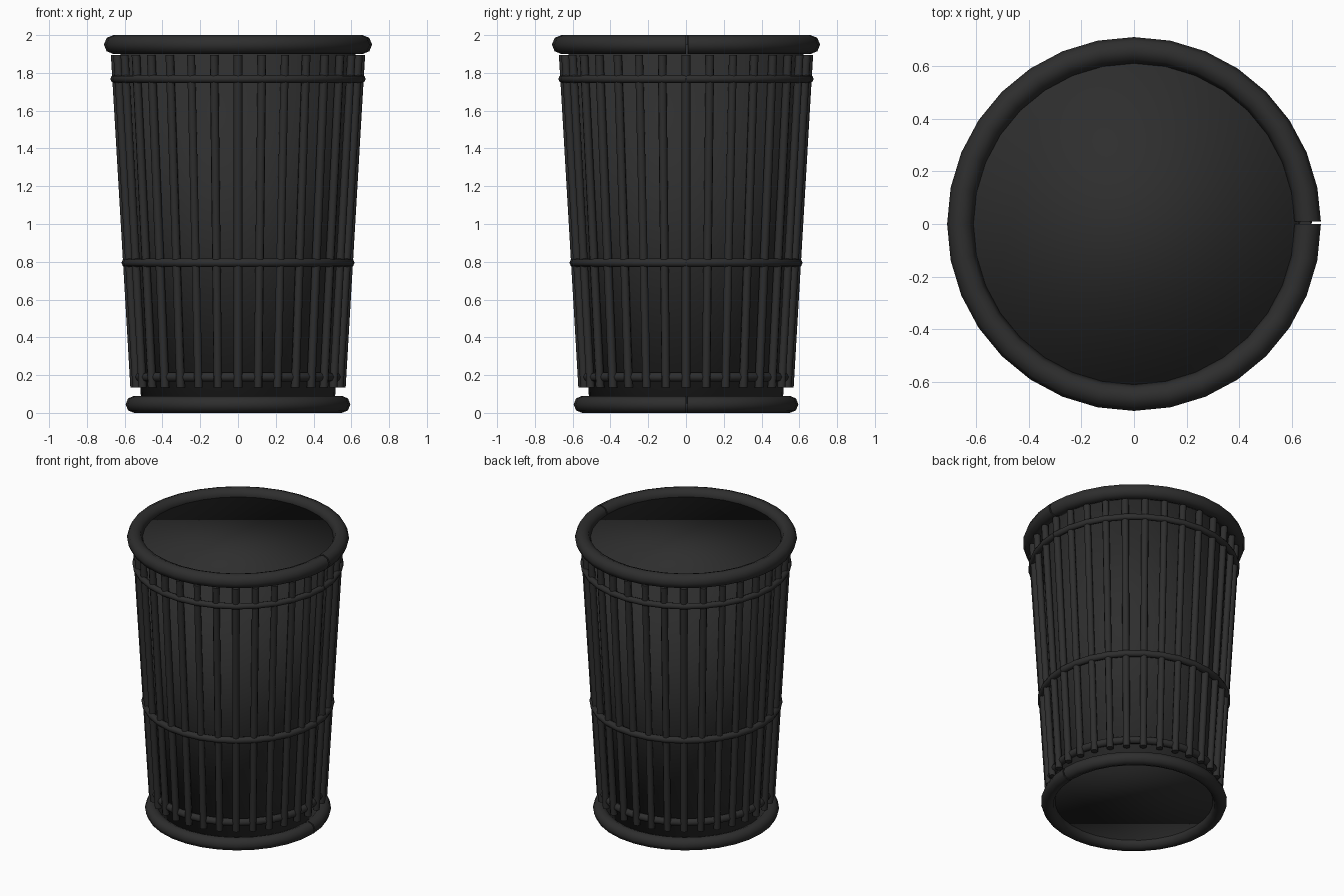
import bpy, bmesh, math
from mathutils import Vector

cube = bpy.data.objects.get("Cube")
if cube:
    bpy.data.objects.remove(cube, do_unlink=True)

mat = bpy.data.materials.new("charcoal_metal")
mat.use_nodes = True
colour = (0.027, 0.027, 0.027, 1)
mat.diffuse_color = colour
mat.node_tree.nodes["Principled BSDF"].inputs["Base Color"].default_value = colour

SIDES = 32


def finish(name, bm, smooth_caps=False):
    bmesh.ops.recalc_face_normals(bm, faces=bm.faces)
    for f in bm.faces:
        f.smooth = smooth_caps or len(f.verts) == 4
    mesh = bpy.data.meshes.new(name)
    bm.to_mesh(mesh)
    bm.free()
    mesh.materials.append(mat)
    obj = bpy.data.objects.new(name, mesh)
    bpy.context.collection.objects.link(obj)
    return obj


def sweep(bm, sections):
    """Join consecutive loops of points into a capped tube."""
    loops = [[bm.verts.new(p) for p in s] for s in sections]
    n = len(loops[0])
    for a, b in zip(loops, loops[1:]):
        for i in range(n):
            j = (i + 1) % n
            bm.faces.new((a[i], a[j], b[j], b[i]))
    bm.faces.new(loops[0][::-1])
    bm.faces.new(loops[-1])


def circle(r, z):
    return [Vector((r * math.cos(t), r * math.sin(t), z))
            for t in (math.tau * i / SIDES for i in range(SIDES))]


def hoop(name, radius, z, tube, gap, points=8):
    """A bent rod whose ends nearly meet on the left side."""
    bm = bmesh.new()
    sections = []
    for i in range(SIDES + 1):
        t = max(gap, math.tau * i / SIDES)
        section = []
        for k in range(points):
            a = math.tau * k / points
            r = radius + tube * math.cos(a)
            section.append((r * math.cos(t), r * math.sin(t), z + tube * math.sin(a)))
        sections.append(section)
    sweep(bm, sections)
    return finish(name, bm)


# Closed tapering drum
bm = bmesh.new()
sweep(bm, [circle(0.512, 0.05), circle(0.625, 1.95)])
finish("drum", bm, smooth_caps=True)

# Upright rods around the drum
bm = bmesh.new()
ROD = 0.023
for i in range(SIDES):
    t = math.tau * i / SIDES
    out = Vector((math.cos(t), math.sin(t), 0))
    side = Vector((-math.sin(t), math.cos(t), 0))
    sections = []
    for r, z in ((0.547, 0.135), (0.650, 1.895)):
        sections.append([out * (r + ROD * math.cos(a)) + side * ROD * math.sin(a)
                         + Vector((0, 0, z))
                         for a in (math.tau * k / 8 for k in range(8))])
    sweep(bm, sections)
finish("upright_rods", bm)

# Rims and bands
hoop("top_rim", 0.66, 1.95, 0.05, 0.014)
hoop("bottom_rim", 0.55, 0.045, 0.045, 0.014)
hoop("upper_band", 0.655, 1.768, 0.021, 0.004)
hoop("middle_band", 0.594, 0.795, 0.023, 0.004)
hoop("lower_band", 0.535, 0.19, 0.025, 0.004)
